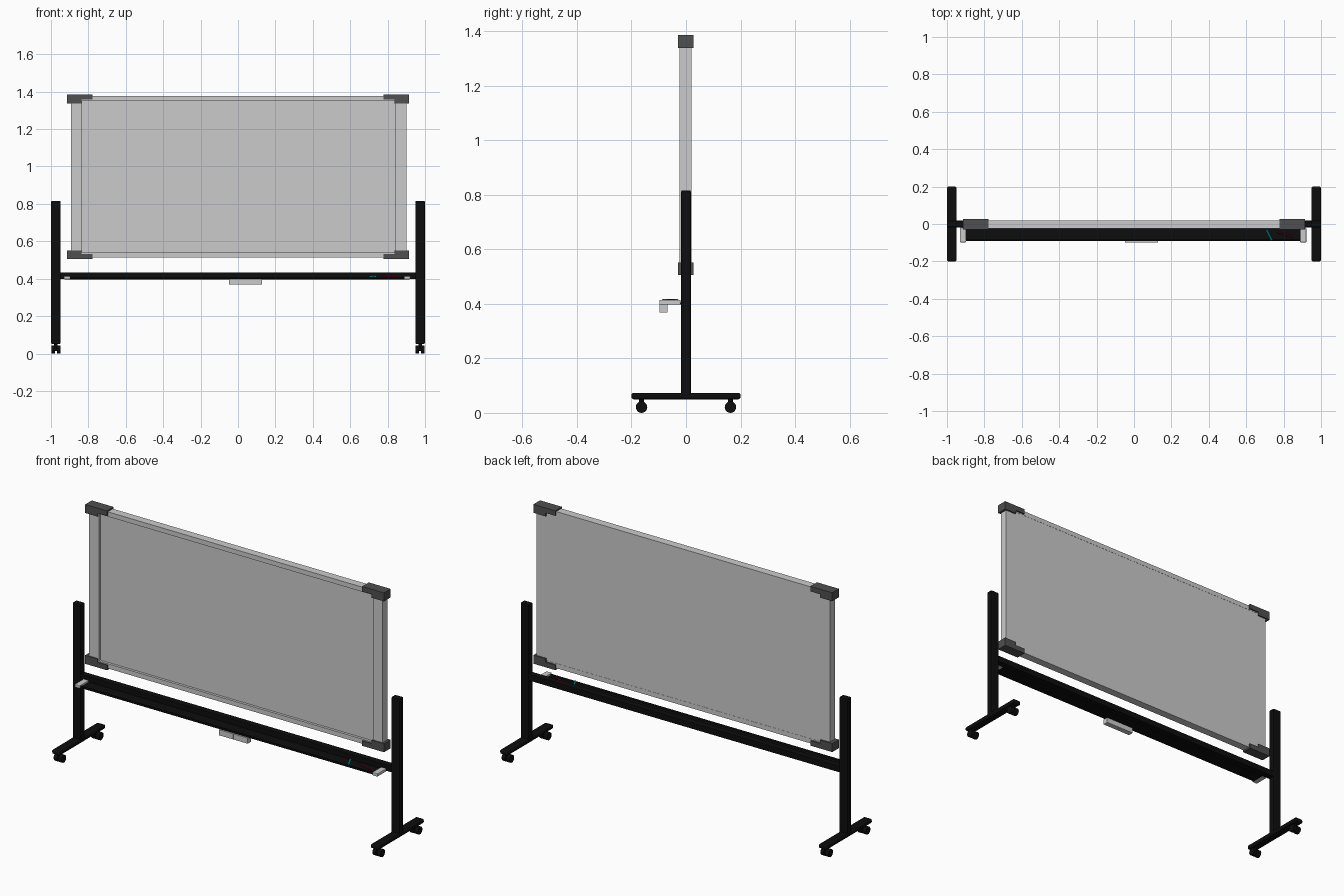
import bpy, bmesh, math
from mathutils import Vector

if "Cube" in bpy.data.objects:
    bpy.data.objects.remove(bpy.data.objects["Cube"])


def material(name, rgb):
    m = bpy.data.materials.new(name)
    m.diffuse_color = (*rgb, 1)
    m.use_nodes = True
    m.node_tree.nodes["Principled BSDF"].inputs["Base Color"].default_value = m.diffuse_color
    return m


BLACK = material("black", (0.004, 0.004, 0.004))
DARK = material("dark_grey", (0.08, 0.08, 0.08))
TEAL = material("teal", (0.0, 0.5, 0.5))
RED = material("red", (0.25, 0.0, 0.03))


def finish(name, bm, mat=None, bevel=0, segments=2):
    bmesh.ops.recalc_face_normals(bm, faces=bm.faces)
    me = bpy.data.meshes.new(name)
    bm.to_mesh(me)
    bm.free()
    ob = bpy.data.objects.new(name, me)
    bpy.context.collection.objects.link(ob)
    if mat:
        me.materials.append(mat)
    if bevel:
        b = ob.modifiers.new("bevel", 'BEVEL')
        b.width, b.segments = bevel, segments
    return ob


def box(name, x, y, z, mat=None, bevel=0, segments=2):
    bm = bmesh.new()
    bmesh.ops.create_cube(bm, size=1)
    for v in bm.verts:
        v.co = [r[0] + (c + 0.5) * (r[1] - r[0]) for r, c in zip((x, y, z), v.co)]
    return finish(name, bm, mat, bevel, segments)


def prism(name, points, offset, mat=None):
    """Extrude a closed outline of 3D points along an offset."""
    bm = bmesh.new()
    face = bm.faces.new([bm.verts.new(p) for p in points])
    ext = bmesh.ops.extrude_face_region(bm, geom=[face])['geom']
    bmesh.ops.translate(bm, vec=offset,
                        verts=[e for e in ext if isinstance(e, bmesh.types.BMVert)])
    return finish(name, bm, mat)


def rod(name, a, b, radius, mat, sides=16):
    a, b = Vector(a), Vector(b)
    bm = bmesh.new()
    bmesh.ops.create_cone(bm, cap_ends=True, segments=sides, radius1=radius,
                          radius2=radius, depth=(b - a).length)
    rot = (b - a).to_track_quat('Z', 'Y')
    for v in bm.verts:
        v.co = rot @ v.co + (a + b) / 2
    return finish(name, bm, mat)


# Board: panel flush at the back, raised frame strips at the front
X0, X1, Z0, Z1 = -0.893, 0.90, 0.513, 1.378
box("panel", (X0 + 0.01, X1 - 0.01), (-0.010, 0.019), (Z0 + 0.01, Z1 - 0.01))
frame_y = (-0.024, 0.020)
box("frame_left", (X0, X0 + 0.059), frame_y, (Z0, Z1))
box("frame_right", (X1 - 0.059, X1), frame_y, (Z0, Z1))
box("frame_top", (X0 + 0.059, X1 - 0.059), frame_y, (Z1 - 0.026, Z1))
box("frame_bottom", (X0 + 0.059, X1 - 0.059), frame_y, (Z0, Z0 + 0.026))

# L-shaped corner caps
for sx in (-1, 1):
    for sz in (-1, 1):
        cz = 0.945
        outline = [(0.913, 0.440), (0.779, 0.440), (0.779, 0.412),
                   (0.838, 0.412), (0.838, 0.393), (0.913, 0.393)]
        prism("corner_cap", [(sx * u, -0.030, cz + sz * w) for u, w in outline],
              (0, 0.058, 0), DARK)

# Posts, feet and twin-wheel casters
for s in (-1, 1):
    cx = s * 0.974
    box("post", (cx - 0.026, cx + 0.026), (-0.018, 0.018), (0.06, 0.816), BLACK, 0.006)
    box("foot", (cx - 0.025, cx + 0.025), (-0.20, 0.20), (0.05, 0.073), BLACK, 0.008, 3)
    for cy in (-0.163, 0.163):
        rod("caster_stem", (cx, cy, 0.024), (cx, cy, 0.055), 0.009, BLACK)
        rod("caster_axle", (cx - 0.02, cy, 0.021), (cx + 0.02, cy, 0.021), 0.007, BLACK)
        for w in (-1, 1):
            rod("caster_wheel", (cx + w * 0.005, cy, 0.021), (cx + w * 0.024, cy, 0.021),
                0.021, BLACK, 20)

# Cross rail and pen tray with a low front lip
box("cross_rail", (-0.95, 0.95), (-0.018, 0.018), (0.398, 0.433), BLACK, 0.003)
tray = [(-0.015, 0.397), (-0.088, 0.397), (-0.092, 0.401), (-0.092, 0.410),
        (-0.087, 0.410), (-0.084, 0.404), (-0.015, 0.404)]
prism("tray", [(-0.90, y, z) for y, z in tray], (1.79, 0, 0), BLACK)
for x in ((-0.93, -0.898), (0.888, 0.921)):
    box("tray_end_cap", x, (-0.098, -0.02), (0.397, 0.414), None, 0.003)

# Holder under the tray, in two halves
for x in ((-0.048, 0.039), (0.041, 0.128)):
    box("under_tray_holder", x, (-0.098, -0.068), (0.368, 0.399))

# Markers lying on the tray
rod("teal_marker", (0.708, -0.030, 0.412), (0.736, -0.086, 0.412), 0.005, TEAL)
rod("red_marker", (0.767, -0.043, 0.411), (0.848, -0.070, 0.411), 0.004, RED)
